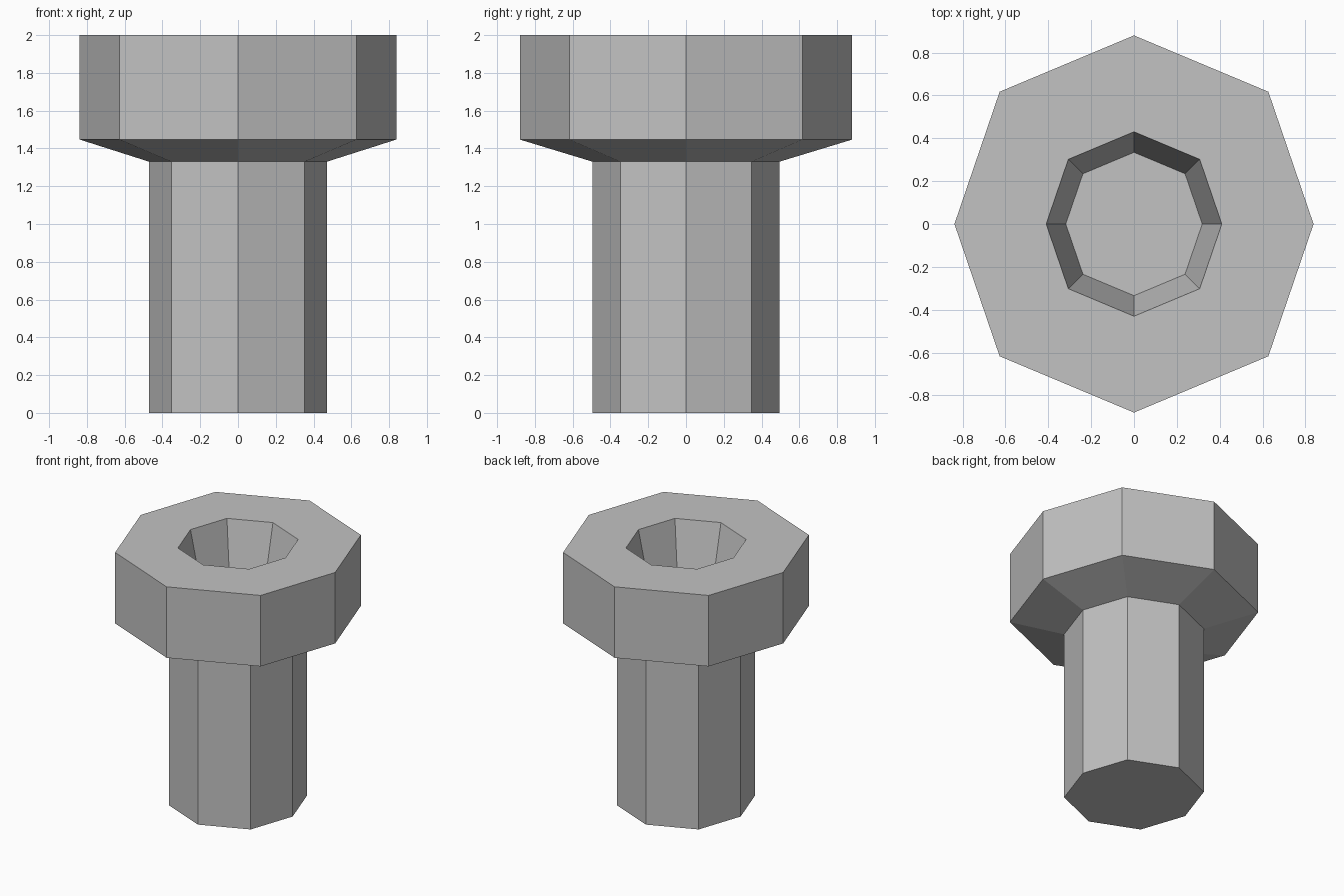
import bpy
import bmesh
from math import sin, cos, pi

# Remove the default cube
cube = bpy.data.objects.get("Cube")
if cube:
    bpy.data.objects.remove(cube, do_unlink=True)

# Single grey material
GREY = (0.54, 0.54, 0.54, 1.0)
metal = bpy.data.materials.new("grey metal")
metal.use_nodes = True
metal.diffuse_color = GREY
metal.node_tree.nodes["Principled BSDF"].inputs["Base Color"].default_value = GREY

SIDES = 8
HALF_X, HALF_Y = 0.838, 0.88   # head radii, slightly wider in depth
DIAGONAL = 1.03                # diagonal corners sit a little further out


def ring(bm, scale, z):
    """One octagonal loop of vertices, scaled from the head outline."""
    verts = []
    for i in range(SIDES):
        a = 2 * pi * i / SIDES
        x, y = HALF_X * cos(a), HALF_Y * sin(a)
        if i % 2:
            x, y = x * 1.058, y * 0.992
        verts.append(bm.verts.new((x * scale, y * scale, z)))
    return verts


# Profile from the shaft's foot, up round the head and down into the socket
PROFILE = [
    (0.5625, 0.0),    # shaft foot
    (0.5625, 1.33),   # shaft top
    (1.0, 1.447),     # underside bevel of the head
    (1.0, 2.0),       # head rim
    (0.489, 2.0),     # socket mouth
    (0.38, 1.58),     # socket floor
]

bm = bmesh.new()
rings = [ring(bm, s, z) for s, z in PROFILE]
for low, high in zip(rings, rings[1:]):
    for i in range(SIDES):
        j = (i + 1) % SIDES
        bm.faces.new((low[i], low[j], high[j], high[i]))

# Close the foot and the socket floor
bm.faces.new(rings[0][::-1])
bm.faces.new(rings[-1])
bmesh.ops.recalc_face_normals(bm, faces=bm.faces)

mesh = bpy.data.meshes.new("socket_bolt")
bm.to_mesh(mesh)
bm.free()
mesh.materials.append(metal)
bolt = bpy.data.objects.new("socket_bolt", mesh)
bpy.context.collection.objects.link(bolt)
